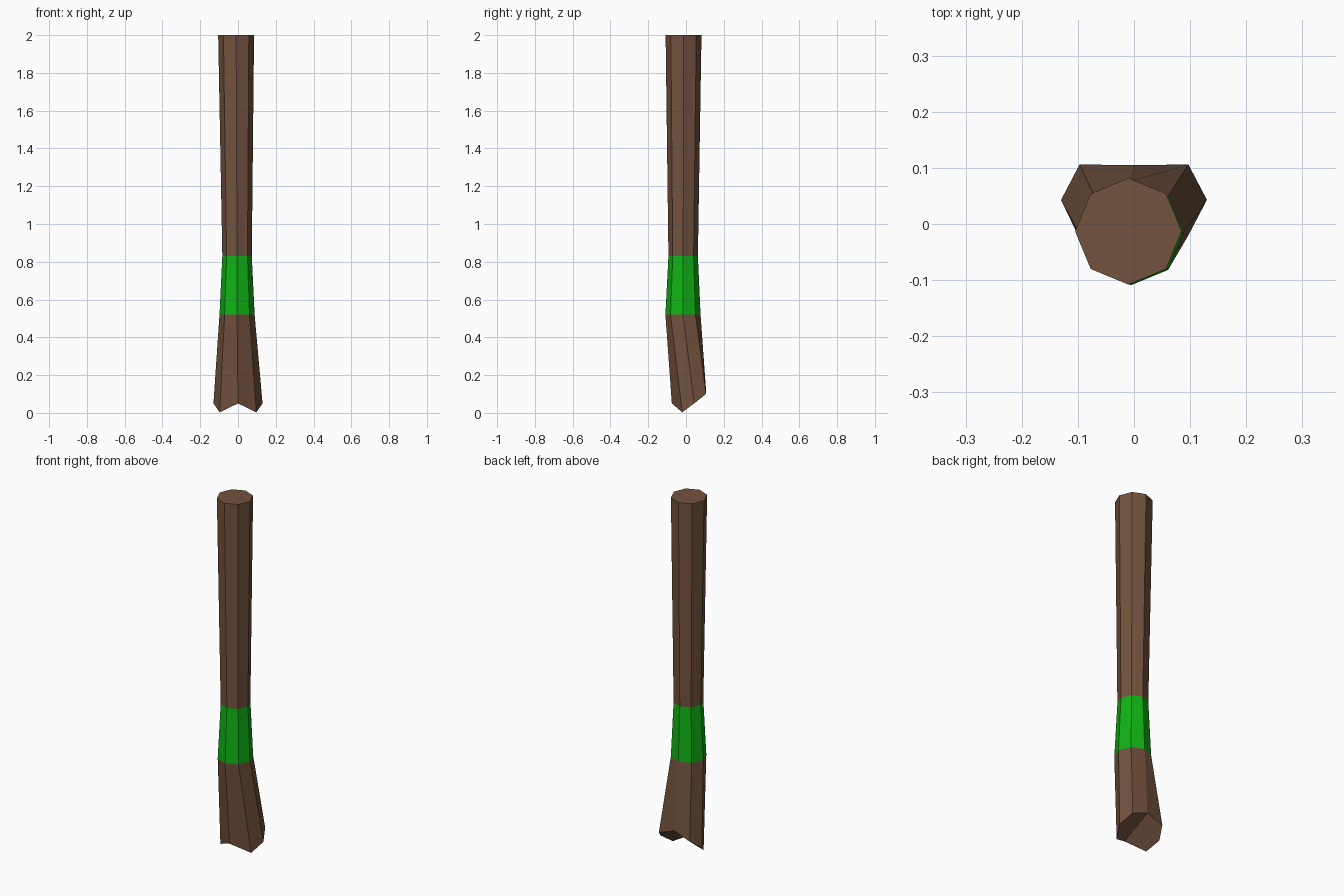
import bpy, bmesh, math

if "Cube" in bpy.data.objects:
    bpy.data.objects.remove(bpy.data.objects["Cube"])


def material(name, color):
    m = bpy.data.materials.new(name)
    m.diffuse_color = (*color, 1)
    m.use_nodes = True
    m.node_tree.nodes["Principled BSDF"].inputs["Base Color"].default_value = m.diffuse_color
    return m


def octagon(cx, cy, z, r):
    # corner 0 points to +x, then counter-clockwise
    return [(cx + r * math.cos(i * math.pi / 4), cy + r * math.sin(i * math.pi / 4), z)
            for i in range(8)]


def tube(name, low, high, mat, cap_low=(), cap_high=()):
    bm = bmesh.new()
    a = [bm.verts.new(p) for p in low]
    b = [bm.verts.new(p) for p in high]
    for i in range(8):
        j = (i + 1) % 8
        bm.faces.new((a[i], a[j], b[j], b[i]))
    for ids in cap_low:
        bm.faces.new([a[i] for i in reversed(ids)])
    for ids in cap_high:
        bm.faces.new([b[i] for i in ids])
    me = bpy.data.meshes.new(name)
    bm.to_mesh(me)
    bm.free()
    me.materials.append(mat)
    ob = bpy.data.objects.new(name, me)
    bpy.context.collection.objects.link(ob)
    return ob


brown = material("brown", (0.17, 0.085, 0.048))
green = material("green", (0.005, 0.45, 0.007))

# Rings along the shaft
top = octagon(-0.01, -0.013, 2.0, 0.095)
neck = octagon(-0.005, -0.015, 0.83, 0.078)
ankle = octagon(-0.005, -0.016, 0.52, 0.093)

# Cloven bottom outline: right half mirrored to the left
half = [(0.097, -0.02, 0.003), (0.13, 0.043, 0.05), (0.097, 0.106, 0.1)]
mirrored = [(-x, y, z) for x, y, z in reversed(half)]
sole = [half[1], half[2], (0, 0.105, 0.135), *mirrored, (0, -0.075, 0.05), half[0]]

tube("upper_shaft", neck, top, brown, cap_high=[range(8)])
tube("green_band", ankle, neck, green)
tube("cloven_foot", sole, ankle, brown, cap_low=[[6, 7, 0, 1, 2], [2, 3, 4, 5, 6]])
